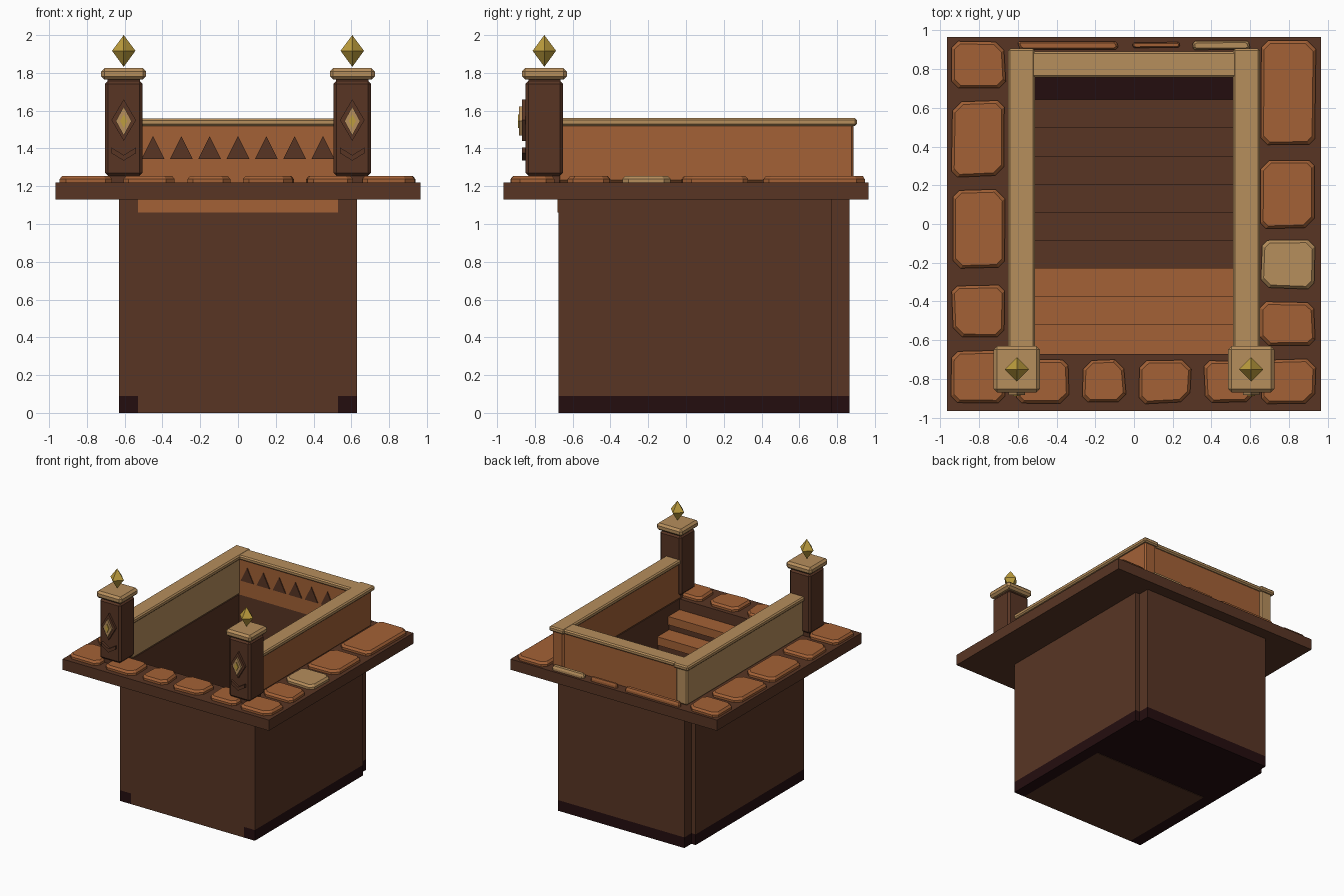
import bpy, bmesh, random
from mathutils import Vector

random.seed(4)
if "Cube" in bpy.data.objects:
    bpy.data.objects.remove(bpy.data.objects["Cube"])


def material(name, rgb):
    lin = [((c / 255 + 0.055) / 1.055) ** 2.4 for c in rgb] + [1]
    m = bpy.data.materials.new(name)
    m.use_nodes = True
    m.diffuse_color = lin
    m.node_tree.nodes["Principled BSDF"].inputs["Base Color"].default_value = lin
    return m


BROWN = material("dark_brown", (88, 53, 36))
ORANGE = material("terracotta", (163, 97, 54))
TAN = material("tan", (182, 142, 92))
DARK = material("near_black", (36, 13, 15))
GOLD = material("gold", (190, 158, 62))


def finish(name, bm, mat):
    bmesh.ops.recalc_face_normals(bm, faces=bm.faces)
    me = bpy.data.meshes.new(name)
    bm.to_mesh(me)
    bm.free()
    me.materials.append(mat)
    ob = bpy.data.objects.new(name, me)
    bpy.context.collection.objects.link(ob)
    return ob


def box(name, x, y, z, mat, bevel=0):
    """Box from (min, max) ranges with optional chamfered edges."""
    bm = bmesh.new()
    bmesh.ops.create_cube(bm, size=1)
    for v in bm.verts:
        v.co = [r[0] if c < 0 else r[1] for c, r in zip(v.co, (x, y, z))]
    if bevel:
        bmesh.ops.bevel(bm, geom=bm.edges[:], offset=bevel, segments=1,
                        affect='EDGES')
    return finish(name, bm, mat)


def mirrored(s, a, b):
    return (a, b) if s > 0 else (-b, -a)


def plate(name, outline, y, depth, mat):
    """Flat x-z outline extruded toward the front from y."""
    bm = bmesh.new()
    f = bm.faces.new([bm.verts.new((px, y, pz)) for px, pz in outline])
    ext = bmesh.ops.extrude_face_region(bm, geom=[f])["geom"]
    for v in ext:
        if isinstance(v, bmesh.types.BMVert):
            v.co.y -= depth
    return finish(name, bm, mat)


def stone(name, x, y, mat):
    """Irregular paving stone with cut corners and a sloped rim."""
    w, d = x[1] - x[0], y[1] - y[0]
    cut = min(0.045, w * 0.25, d * 0.25)
    jit = min(0.012, d * 0.15)
    center = Vector(((x[0] + x[1]) / 2, (y[0] + y[1]) / 2))
    pts = []
    for sx, sy in ((-1, -1), (1, -1), (1, 1), (-1, 1)):
        corner = center + Vector((sx * w / 2, sy * d / 2))
        corner -= Vector((sx * random.uniform(0, jit), sy * random.uniform(0, jit)))
        c = cut * random.uniform(0.6, 1.1)
        pair = [corner - Vector((sx * c, 0)), corner - Vector((0, sy * c))]
        pts += pair if sx * sy < 0 else pair[::-1]
    rim = min(0.015, d * 0.2)
    bm = bmesh.new()
    rings = []
    for z, inset in ((1.215, 0), (1.238, 0), (1.255, rim)):
        rings.append([bm.verts.new((center.x + (p.x - center.x) * (1 - 2 * inset / w),
                                    center.y + (p.y - center.y) * (1 - 2 * inset / d), z))
                      for p in pts])
    for lo, hi in zip(rings, rings[1:]):
        for i in range(8):
            j = (i + 1) % 8
            bm.faces.new((lo[i], lo[j], hi[j], hi[i]))
    bm.faces.new(rings[0])
    bm.faces.new(rings[-1])
    return finish(name, bm, mat)


# Shaft walls with dark footing
for s, side in ((1, "left"), (-1, "right")):
    x = mirrored(s, 0.53, 0.63)
    box(side + "_shaft_wall", x, (-0.675, 0.77), (0.09, 1.13), BROWN)
    box(side + "_footing", x, (-0.675, 0.77), (0, 0.09), DARK)
box("back_shaft_wall", (-0.59, 0.59), (0.77, 0.865), (0.09, 1.13), BROWN)
box("back_footing", (-0.59, 0.59), (0.77, 0.865), (0, 0.09), DARK)
box("pit_floor", (-0.53, 0.53), (0.2, 0.77), (0, 0.09), DARK)

# Descending stairs: treads with a small nosing over solid bodies
RUN, RISE = 0.145, 0.116
for i in range(9):
    y0, top = -0.675 + RUN * i, 1.13 - RISE * i
    box("step_body", (-0.53, 0.53), (y0, y0 + RUN),
        (0 if i < 6 else 0.09, top - 0.07), BROWN)
    box("step_tread", (-0.529, 0.529), (y0 - 0.004, y0 + RUN + 0.012),
        (top - 0.07, top), ORANGE if i < 3 else BROWN)

# Ground slab around the opening, as one ring
bm = bmesh.new()
outer, inner = [], []
for sx, sy in ((-1, -1), (1, -1), (1, 1), (-1, 1)):
    outer.append((sx * 0.965, sy * 0.965))
    inner.append((sx * 0.53, 0.77 if sy > 0 else -0.67))
loops = [[bm.verts.new((px, py, z)) for px, py in ring]
         for ring, z in ((outer, 1.13), (outer, 1.22), (inner, 1.22), (inner, 1.13))]
for k in range(4):
    a, b = loops[k], loops[(k + 1) % 4]
    for i in range(4):
        j = (i + 1) % 4
        bm.faces.new((a[i], a[j], b[j], b[i]))
finish("ground_slab", bm, BROWN)

# Paving stones along each edge
for y in ((0.70, 0.95), (0.24, 0.64), (-0.23, 0.18), (-0.59, -0.31), (-0.93, -0.65)):
    stone("right_paving_stone", (-0.945, -0.66), y, ORANGE)
for y in ((0.40, 0.95), (-0.03, 0.34), (-0.34, -0.08), (-0.63, -0.40), (-0.93, -0.69)):
    stone("left_paving_stone", (0.65, 0.94), y, TAN if y[1] == -0.08 else ORANGE)
for x in ((-0.61, -0.33), (-0.27, -0.04), (0.02, 0.30), (0.36, 0.62)):
    stone("front_paving_stone", x, (-0.93, -0.695), ORANGE)
for x, y, m in (((-0.60, -0.08), (0.895, 0.95), ORANGE), ((-0.01, 0.24), (0.908, 0.94), ORANGE),
                ((0.30, 0.60), (0.895, 0.95), TAN)):
    stone("back_paving_stone", x, y, m)

# Parapet walls and coping
for s, side, m in ((1, "left", ORANGE), (-1, "right", TAN)):
    box(side + "_parapet", mirrored(s, 0.525, 0.632), (-0.68, 0.888), (1.22, 1.53), m, 0.012)
    box(side + "_coping", mirrored(s, 0.512, 0.65), (-0.70, 0.905), (1.52, 1.56), TAN, 0.01)
box("back_parapet", (-0.53, 0.53), (0.77, 0.872), (1.22, 1.53), ORANGE)
box("back_coping", (-0.53, 0.53), (0.757, 0.89), (1.52, 1.558), TAN, 0.01)

# Row of triangles on the inside of the back parapet
for i in range(-3, 4):
    c = i * 0.15
    plate("wall_triangle", [(c - 0.06, 1.345), (c + 0.06, 1.345), (c, 1.465)],
          0.771, 0.009, BROWN)


def diamond(c, z, w, h):
    return [(c - w, z), (c, z - h), (c + w, z), (c, z + h)]


# Gate posts with caps, emblems and finials
PY = -0.75
for s, side in ((1, "left"), (-1, "right")):
    c = s * 0.605

    def block(part, half, z, mat, bevel=0):
        box(side + part, (c - half, c + half), (PY - half, PY + half), z, mat, bevel)

    block("_post_foot", 0.08, (1.22, 1.27), BROWN)
    block("_post", 0.099, (1.255, 1.758), BROWN, 0.016)
    block("_post_neck", 0.085, (1.75, 1.78), BROWN)
    block("_post_cap", 0.119, (1.765, 1.825), TAN, 0.017)

    front = PY - 0.097
    plate(side + "_emblem_back", diamond(c, 1.55, 0.065, 0.11), front, 0.02, BROWN)
    plate(side + "_emblem", diamond(c, 1.545, 0.042, 0.077), front - 0.018, 0.018, TAN)
    plate(side + "_emblem_core", diamond(c, 1.545, 0.019, 0.036), front - 0.034, 0.008, GOLD)
    plate(side + "_chevron", [(c - 0.065, 1.405), (c - 0.065, 1.375), (c, 1.335),
                              (c + 0.065, 1.375), (c + 0.065, 1.405), (c, 1.365)],
          front, 0.02, BROWN)

    bm = bmesh.new()
    ring = [bm.verts.new((c + dx * 0.062, PY + dy * 0.062, 1.917))
            for dx, dy in ((1, 0), (0, 1), (-1, 0), (0, -1))]
    for z in (1.832, 2.0):
        tip = bm.verts.new((c, PY, z))
        for i in range(4):
            bm.faces.new((ring[i], ring[(i + 1) % 4], tip))
    finish(side + "_finial", bm, GOLD)
